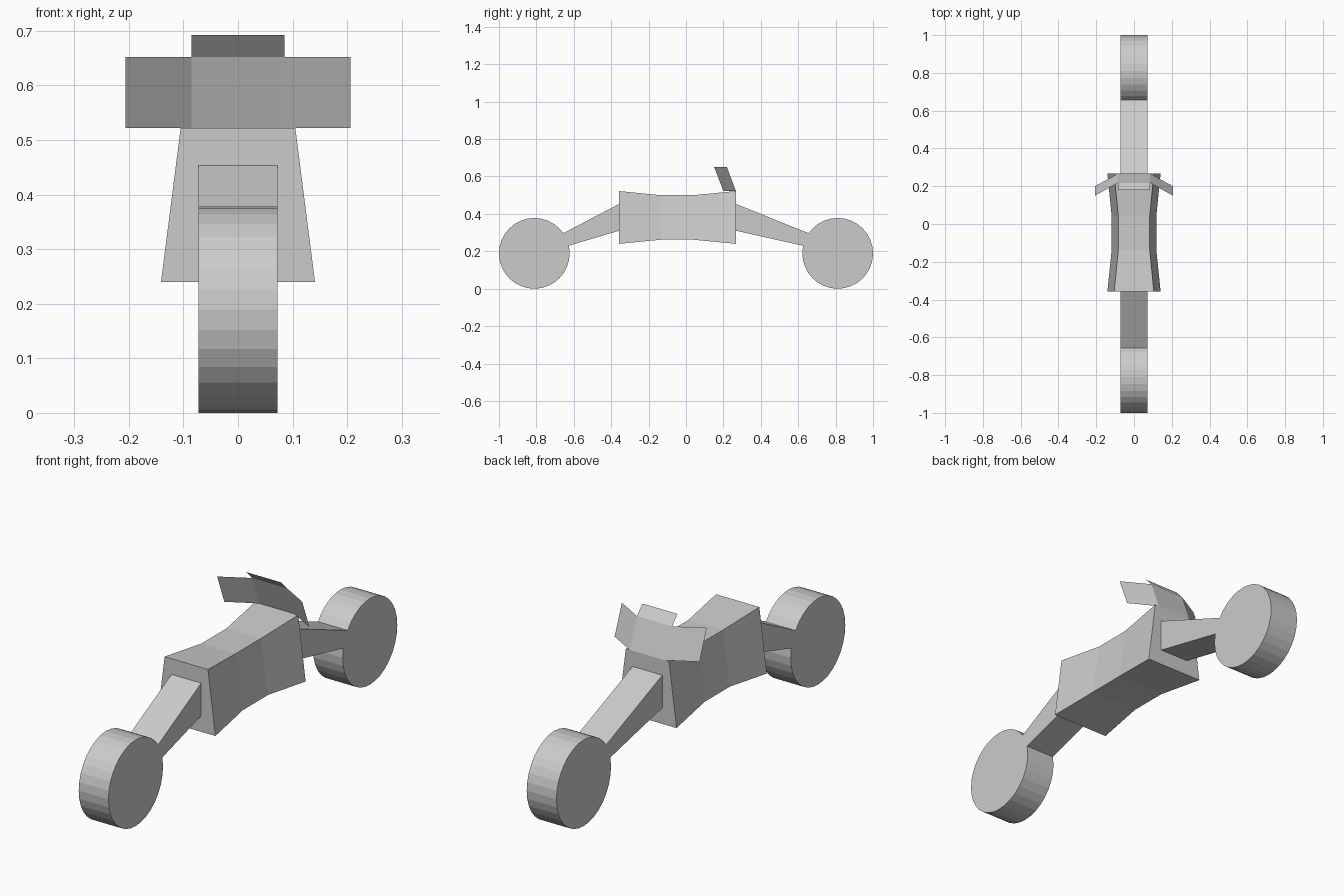
import bpy
import bmesh
import math
from mathutils import Matrix

cube = bpy.data.objects.get("Cube")
if cube:
    bpy.data.objects.remove(cube, do_unlink=True)

grey = bpy.data.materials.new("light grey")
grey.use_nodes = True
colour = (0.6, 0.6, 0.6, 1)
grey.diffuse_color = colour
grey.node_tree.nodes["Principled BSDF"].inputs["Base Color"].default_value = colour

WHEEL_R, WHEEL_Y, HALF_W = 0.189, 0.811, 0.072


def finish(name, bm, fix_normals=True):
    """Turn a bmesh into a flat shaded grey object."""
    if fix_normals:
        bmesh.ops.recalc_face_normals(bm, faces=bm.faces[:])
    mesh = bpy.data.meshes.new(name)
    bm.to_mesh(mesh)
    bm.free()
    mesh.materials.append(grey)
    obj = bpy.data.objects.new(name, mesh)
    bpy.context.collection.objects.link(obj)
    return obj


def loft(name, sections):
    """Box loft along y; section = (y, z, half width) for the bottom and top edges."""
    bm = bmesh.new()
    rings = []
    for (y0, z0, w0), (y1, z1, w1) in sections:
        corners = [(-w0, y0, z0), (w0, y0, z0), (w1, y1, z1), (-w1, y1, z1)]
        rings.append([bm.verts.new(c) for c in corners])
    for a, b in zip(rings, rings[1:]):
        for i in range(4):
            j = (i + 1) % 4
            bm.faces.new((a[i], a[j], b[j], b[i]))
    bm.faces.new(rings[0])
    bm.faces.new(rings[-1])
    return finish(name, bm)


def wheel(name, y):
    bm = bmesh.new()
    bmesh.ops.create_cone(
        bm, cap_ends=True, segments=32, radius1=WHEEL_R, radius2=WHEEL_R,
        depth=2 * HALF_W,
        matrix=Matrix.Translation((0, y, WHEEL_R)) @ Matrix.Rotation(math.pi / 2, 4, "Y"))
    return finish(name, bm)


def arm(name, side, body_y):
    """Tapered strut from the body end to the rim of a wheel."""
    def rim(z):
        return side * (WHEEL_Y - math.sqrt(WHEEL_R ** 2 - (z - WHEEL_R) ** 2))
    return loft(name, [
        ((body_y, 0.31, HALF_W), (body_y, 0.453, HALF_W)),
        ((rim(0.23), 0.23, HALF_W), (rim(0.297), 0.297, HALF_W))])


# Body with a slim waist and flared ends
flared = (0.24, 0.141, 0.522, 0.105)
waist = (0.262, 0.118, 0.5, 0.083)
loft("body", [((y, zb, wb), (y, zt, wt)) for y, (zb, wb, zt, wt) in
              ((-0.358, flared), (-0.135, waist), (0.04, waist), (0.267, flared))])

# Wheels and struts
wheel("front_wheel", -WHEEL_Y)
wheel("rear_wheel", WHEEL_Y)
arm("front_arm", -1, -0.358)
arm("rear_arm", 1, 0.267)

# Thin folded shield: centre sheet, top flap and two swept wings
bm = bmesh.new()
low, mid, top = [
    [bm.verts.new((s * 0.085, y, z)) for s in (-1, 1)]
    for y, z in ((0.267, 0.522), (0.218, 0.652), (0.18, 0.692))]
bm.faces.new((low[1], low[0], mid[0], mid[1]))
bm.faces.new((mid[1], mid[0], top[0], top[1]))
for k, s in enumerate((-1, 1)):
    tip_low = bm.verts.new((s * 0.206, 0.2, 0.522))
    tip_top = bm.verts.new((s * 0.206, 0.15, 0.652))
    bm.faces.new((low[k], mid[k], tip_top, tip_low))
finish("shield", bm)
